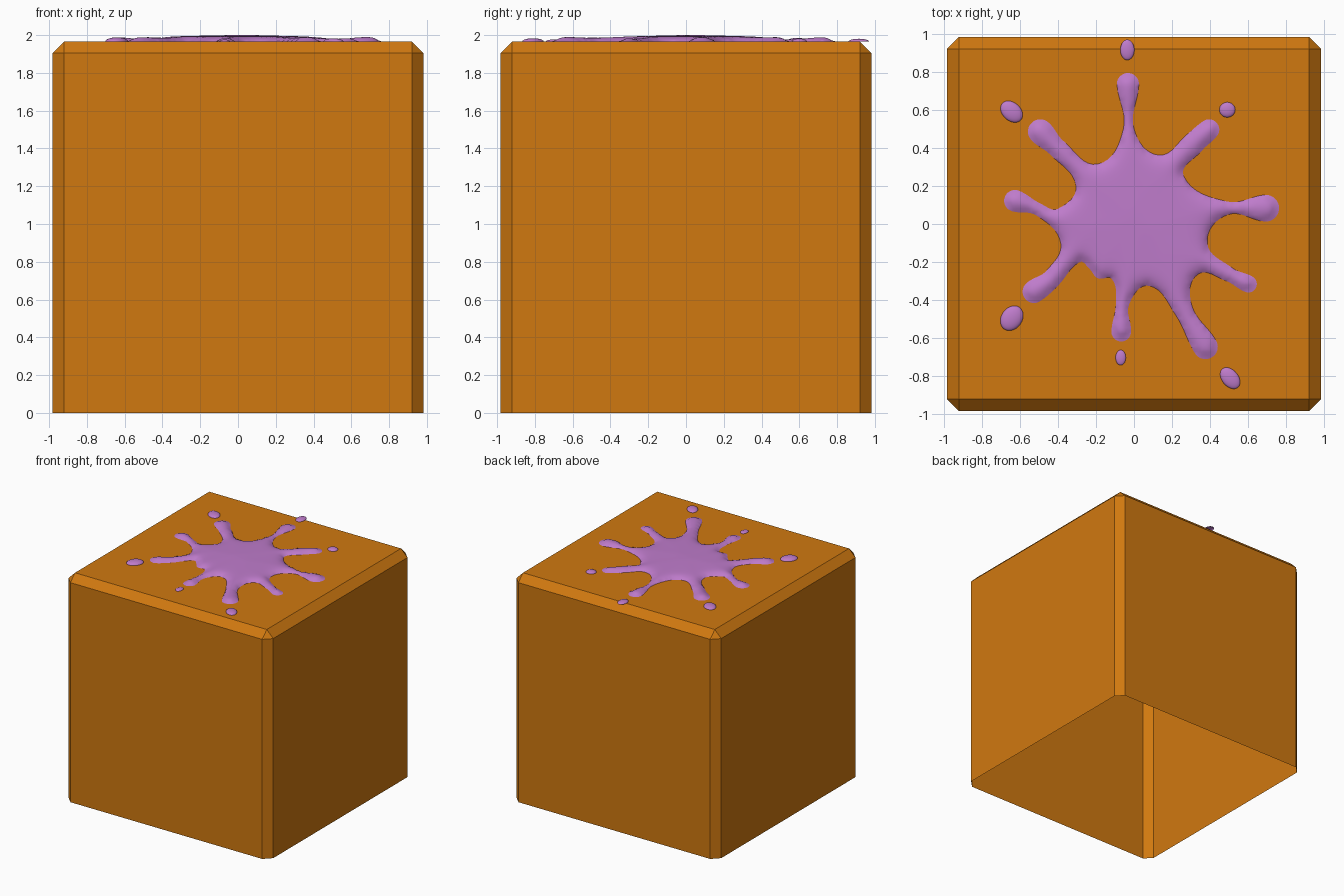
import bpy, bmesh
from math import radians, exp
from mathutils import Vector, Matrix
from mathutils.geometry import interpolate_bezier, delaunay_2d_cdt
from mathutils.kdtree import KDTree

if "Cube" in bpy.data.objects:
    bpy.data.objects.remove(bpy.data.objects["Cube"])

HALF, TOP, BEVEL = 0.982, 1.966, 0.062


def material(name, rgb):
    m = bpy.data.materials.new(name)
    m.diffuse_color = (*rgb, 1)
    m.use_nodes = True
    m.node_tree.nodes["Principled BSDF"].inputs["Base Color"].default_value = m.diffuse_color
    return m


def finish(bm, name, mat, smooth=False):
    me = bpy.data.meshes.new(name)
    bm.to_mesh(me)
    bm.free()
    me.materials.append(mat)
    for p in me.polygons:
        p.use_smooth = smooth
    ob = bpy.data.objects.new(name, me)
    bpy.context.collection.objects.link(ob)
    return ob


orange = material("orange", (0.63, 0.19, 0.005))
purple = material("purple", (0.52, 0.2, 0.6))

# Block: chamfered shell, open underneath
bm = bmesh.new()
bmesh.ops.create_cube(bm, size=1, matrix=Matrix.Translation((0, 0, TOP / 2))
                      @ Matrix.Diagonal((2 * HALF, 2 * HALF, TOP, 1)))
bmesh.ops.delete(bm, geom=[f for f in bm.faces if f.normal.z < -0.5], context='FACES')
edges = [e for e in bm.edges if not e.is_boundary]
bmesh.ops.bevel(bm, geom=edges, offset=BEVEL, segments=1, affect='EDGES')
finish(bm, "block", orange)

# Splat arms, clockwise: neck centre, neck half width, tip centre, tip radius, valley points after it
arms = [
    ((-0.028, 0.50), 0.028, (-0.032, 0.735), 0.058, [(0.13, 0.362)]),
    ((0.32, 0.43), 0.058, (0.393, 0.495), 0.055, [(0.262, 0.25)]),
    ((0.49, 0.083), 0.035, (0.692, 0.083), 0.07, [(0.385, -0.10)]),
    ((0.50, -0.265), 0.038, (0.60, -0.315), 0.045, [(0.335, -0.265)]),
    ((0.26, -0.45), 0.05, (0.375, -0.645), 0.065, [(0.08, -0.325)]),
    ((-0.06, -0.42), 0.035, (-0.067, -0.565), 0.052,
     [(-0.115, -0.29), (-0.19, -0.285), (-0.235, -0.235), (-0.285, -0.20)]),
    ((-0.43, -0.285), 0.05, (-0.525, -0.355), 0.06, [(-0.385, -0.10)]),
    ((-0.50, 0.075), 0.033, (-0.625, 0.122), 0.057, [(-0.40, 0.08), (-0.305, 0.20)]),
    ((-0.405, 0.40), 0.05, (-0.492, 0.485), 0.065, [(-0.19, 0.315)]),
]
knots = []
for neck, half, tip, r, valleys in arms:
    neck, tip = Vector(neck), Vector(tip)
    d = (tip - neck).normalized()
    side = Vector((-d.y, d.x))
    knots.append(neck + side * half)
    for a in (95, 48, 0, -48, -95):
        knots.append(tip + Matrix.Rotation(radians(a), 2) @ d * r)
    knots.append(neck - side * half)
    knots += [Vector(v) for v in valleys]
knots.reverse()

# Smooth closed outline through the knots
n = len(knots)
tangent = [(knots[(i + 1) % n] - knots[i - 1]).normalized() for i in range(n)]
outline = []
for i in range(n):
    j = (i + 1) % n
    a, b = knots[i], knots[j]
    k = (b - a).length * 0.37
    outline += [p.xy for p in interpolate_bezier(a.to_3d(), (a + tangent[i] * k).to_3d(),
                                                 (b - tangent[j] * k).to_3d(), b.to_3d(), 9)[:-1]]

# Fill the outline with a fine triangle mesh and puff it up by distance from the rim
kd = KDTree(len(outline))
for i, p in enumerate(outline):
    kd.insert(p.to_3d(), i)
kd.balance()
step = 0.016
grid = [Vector((i * step + (j % 2) * step / 2, j * step)) for i in range(-50, 51) for j in range(-50, 51)]
points = outline + [p for p in grid if kd.find(p.to_3d())[2] > 0.009]
verts, _, faces, *_ = delaunay_2d_cdt(points, [], [list(range(len(outline)))], 1, 1e-6)
bm = bmesh.new()
bv = [bm.verts.new((v.x, v.y, 0)) for v in verts]
for f in faces:
    bm.faces.new([bv[i] for i in f])
bmesh.ops.delete(bm, geom=[v for v in bm.verts if not v.link_faces], context='VERTS')
inner = [v for v in bm.verts if not v.is_boundary]
for v in inner:
    dist = kd.find(v.co)[2]
    v.co.z = 0.034 * (0.75 * (1 - exp(-dist / 0.025)) + 0.25 * min(1, dist / 0.3))
for _ in range(4):
    bmesh.ops.smooth_vert(bm, verts=inner, factor=0.5, use_axis_z=True)
bmesh.ops.translate(bm, verts=bm.verts, vec=(0, 0, TOP))
bmesh.ops.recalc_face_normals(bm, faces=bm.faces)
if sum(f.normal.z for f in bm.faces) < 0:
    bmesh.ops.reverse_faces(bm, faces=bm.faces)
peak = max(v.co.z for v in bm.verts) - TOP
for v in bm.verts:
    v.co.z = TOP + (v.co.z - TOP) * (2 - TOP) / peak
finish(bm, "splat", purple, True)

# Loose droplets: x, y, long radius, short radius, angle
for i, (x, y, a, b, ang) in enumerate([
        (-0.035, 0.915, 0.054, 0.037, 90), (0.49, 0.60, 0.042, 0.04, 0),
        (-0.643, 0.59, 0.066, 0.048, -42), (-0.642, -0.495, 0.07, 0.055, 55),
        (-0.07, -0.702, 0.04, 0.027, 90), (0.505, -0.81, 0.064, 0.043, -50)]):
    bm = bmesh.new()
    bmesh.ops.create_uvsphere(bm, u_segments=28, v_segments=16, radius=1,
                              matrix=Matrix.Translation((x, y, TOP))
                              @ Matrix.Rotation(radians(ang), 4, 'Z')
                              @ Matrix.Diagonal((a, b, b * 0.4, 1)))
    low = [v for v in bm.verts if v.co.z < TOP - 1e-4]
    bmesh.ops.delete(bm, geom=low, context='VERTS')
    finish(bm, f"droplet_{i + 1}", purple, True)
